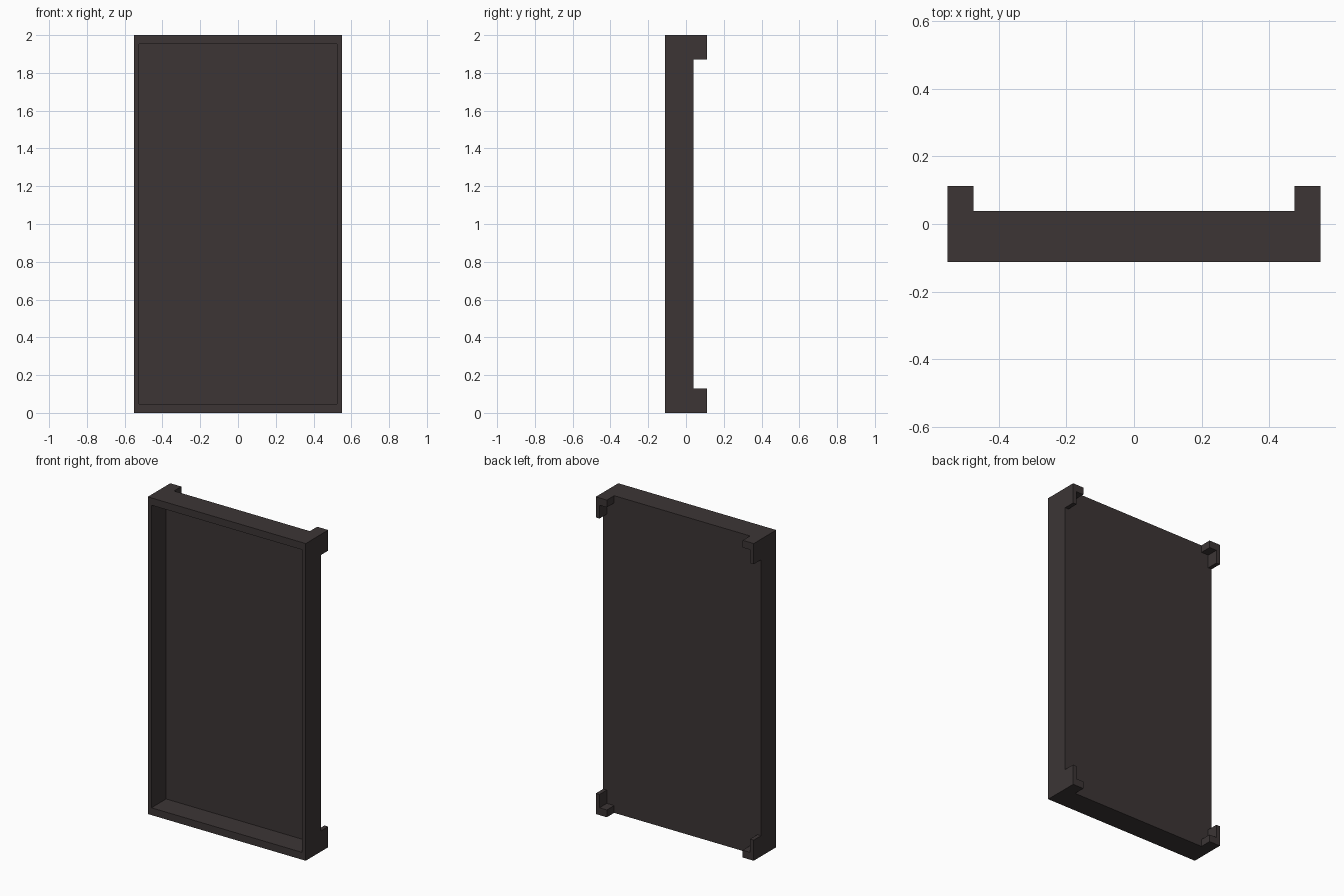
import bpy
import bmesh
from mathutils import Matrix

if "Cube" in bpy.data.objects:
    bpy.data.objects.remove(bpy.data.objects["Cube"])

HX, H = 0.551, 2.0            # half width, height
FRONT, BACK, REAR = -0.112, 0.039, 0.112
RIM_X, RIM_Z = 0.026, 0.046   # rim wall thickness
BR_X, BR_Z = 0.077, 0.13      # corner bracket leg lengths
PANEL = 0.005

dark = bpy.data.materials.new("dark brown metal")
dark.diffuse_color = (0.045, 0.036, 0.036, 1)
dark.use_nodes = True
dark.node_tree.nodes["Principled BSDF"].inputs["Base Color"].default_value = dark.diffuse_color


def finish(name, bm):
    bmesh.ops.recalc_face_normals(bm, faces=bm.faces)
    mesh = bpy.data.meshes.new(name)
    bm.to_mesh(mesh)
    bm.free()
    mesh.materials.append(dark)
    obj = bpy.data.objects.new(name, mesh)
    bpy.context.collection.objects.link(obj)
    return obj


def box(bm, x0, x1, y0, y1, z0, z1):
    m = Matrix.Translation(((x0 + x1) / 2, (y0 + y1) / 2, (z0 + z1) / 2))
    m = m @ Matrix.Diagonal((x1 - x0, y1 - y0, z1 - z0, 1))
    return bmesh.ops.create_cube(bm, size=1, matrix=m)["verts"]


# Shallow tray: rim with the front face inset and pushed back to a thin panel
bm = bmesh.new()
box(bm, -HX, HX, FRONT, BACK, 0, H)
bm.normal_update()
front = min(bm.faces, key=lambda f: f.calc_center_median().y)
bmesh.ops.inset_region(bm, faces=[front], thickness=0.01)
for v in front.verts:
    v.co.x = (HX - RIM_X) * (1 if v.co.x > 0 else -1)
    v.co.z = H - RIM_Z if v.co.z > H / 2 else RIM_Z
floor = bmesh.ops.extrude_discrete_faces(bm, faces=[front])["faces"][0]
for v in floor.verts:
    v.co.y = BACK - PANEL
finish("tray_frame", bm)

# L-shaped brackets on the four back corners
profile = [(HX, 0), (HX, BR_Z), (HX - RIM_X, BR_Z), (HX - RIM_X, RIM_Z),
           (HX - BR_X, RIM_Z), (HX - BR_X, 0)]
for side, sx in (("left", -1), ("right", 1)):
    for level in ("bottom", "top"):
        bm = bmesh.new()
        pts = [(sx * x, z if level == "bottom" else H - z) for x, z in profile]
        face = bm.faces.new([bm.verts.new((x, BACK, z)) for x, z in pts])
        ext = bmesh.ops.extrude_face_region(bm, geom=[face])["geom"]
        for v in ext:
            if isinstance(v, bmesh.types.BMVert):
                v.co.y = REAR
        finish(f"{level}_{side}_corner_bracket", bm)
